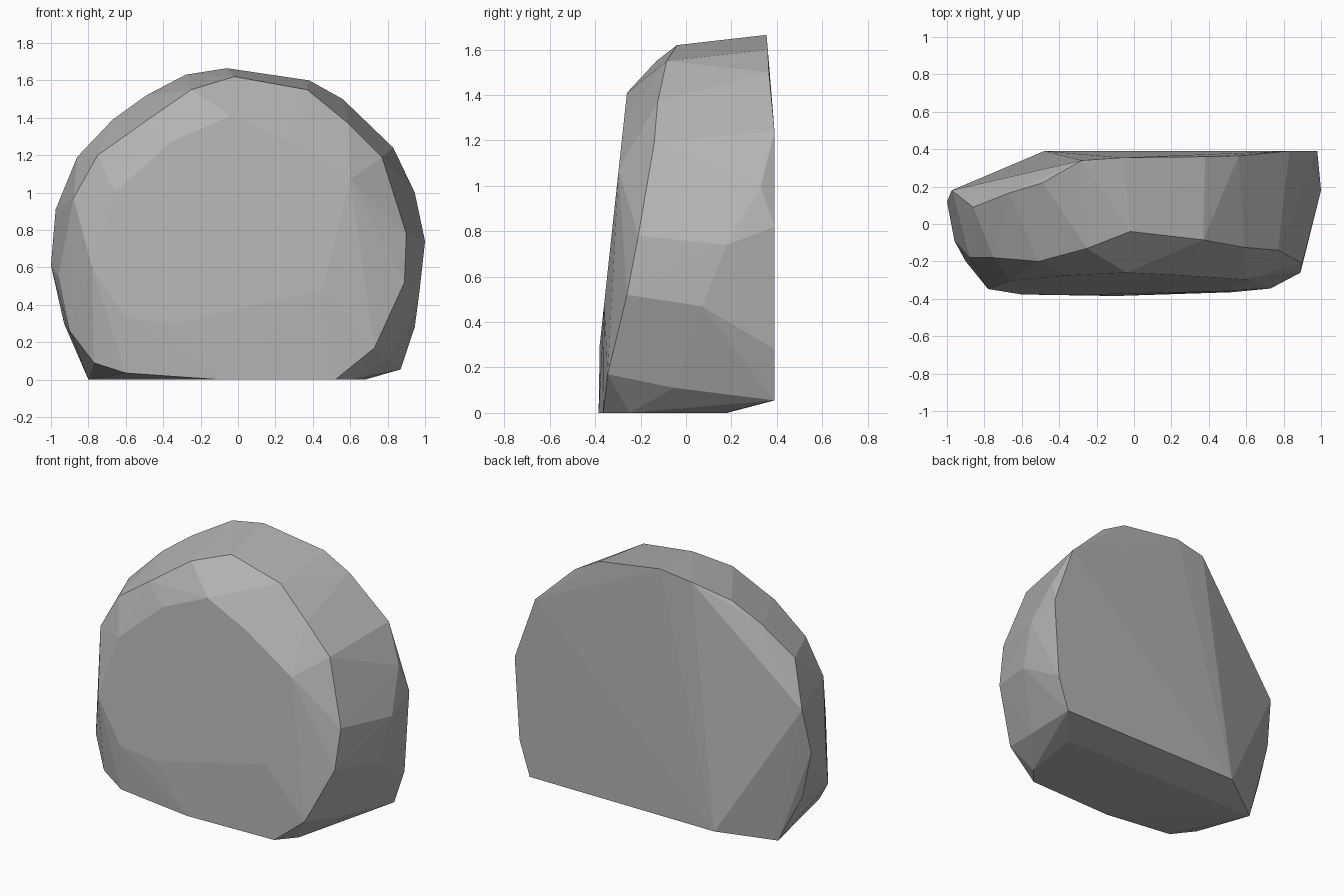
import bpy
import bmesh

# Remove the default cube only
default_cube = bpy.data.objects.get("Cube")
if default_cube:
    bpy.data.objects.remove(default_cube, do_unlink=True)

BACK = 0.39


def front_plane(x, z):
    """Point on the broad front face, which leans back as it rises."""
    return (x, -0.38 + 0.108 * (z - 0.3), z)


def back_plane(x, z):
    """Point on the flat, vertical back face."""
    return (x, BACK, z)


def ground_plane(x, y):
    """Point on the flat underside."""
    return (x, y, 0)


def make_material(name, level):
    material = bpy.data.materials.new(name)
    material.use_nodes = True
    colour = (level, level, level, 1)
    material.diffuse_color = colour
    shader = material.node_tree.nodes["Principled BSDF"]
    shader.inputs["Base Color"].default_value = colour
    shader.inputs["Roughness"].default_value = 0.9
    return material


def build_hull(name, points, material):
    """Wrap the corner points in a closed faceted skin."""
    bm = bmesh.new()
    for point in points:
        bm.verts.new(point)
    hull = bmesh.ops.convex_hull(bm, input=bm.verts[:])
    spare = {item for item in hull["geom_interior"] + hull["geom_unused"]
             if isinstance(item, bmesh.types.BMVert)}
    bmesh.ops.delete(bm, geom=list(spare), context="VERTS")
    bmesh.ops.recalc_face_normals(bm, faces=bm.faces[:])
    mesh = bpy.data.meshes.new(name)
    bm.to_mesh(mesh)
    bm.free()
    mesh.materials.append(material)
    boulder = bpy.data.objects.new(name, mesh)
    bpy.context.collection.objects.link(boulder)
    return boulder


# Outlines of the three broad flat faces
front_outline = [
    (-.66, 1), (-.36, 1.27), (-.04, 1.41), (.25, 1.28), (.6, 1.07),
    (.45, .48), (-.33, .3), (-.6, .33), (-.78, .6),
]
back_outline = [(.87, .055), (.945, .28), (.98, .82), (.83, 1.24), (-.48, .055)]
ground_outline = [(.68, .17), (.62, -.25), (.52, -.365), (-.1, -.385), (-.8, .18)]

# Ridge that runs over the crown, behind the front face
front_ridge = [
    (-.75, -.18, 1.2), (-.51, -.2, 1.37), (-.25, -.13, 1.55),
    (-.02, -.04, 1.62), (.37, -.085, 1.55), (.59, -.125, 1.37),
    (.77, -.14, 1.19), (.9, -.21, .78), (.89, -.26, .52), (.73, -.345, .17),
]

# Crown edge where the top meets the back
back_ridge = [
    (.56, .365, 1.5), (.38, .36, 1.6), (-.06, .355, 1.665), (-.28, .34, 1.63),
    (-.49, .22, 1.52), (-.67, .165, 1.39), (-.86, .09, 1.19),
]

# Chipped flanks
low_x_flank = [
    (-.975, .18, .91), (-1, .12, .61), (-.93, .11, .3), (-.96, -.09, .55),
    (-.9, -.2, .26), (-.88, -.18, .97), (-.77, -.3, .09), (-.6, -.365, .035),
]
high_x_flank = [(1, .18, .74), (.945, .33, 1), (.97, .07, .47), (.8, -.05, .11)]

corners = front_ridge + back_ridge + low_x_flank + high_x_flank
corners += [front_plane(*p) for p in front_outline]
corners += [back_plane(*p) for p in back_outline]
corners += [ground_plane(*p) for p in ground_outline]

build_hull("boulder", corners, make_material("stone grey", 0.45))
